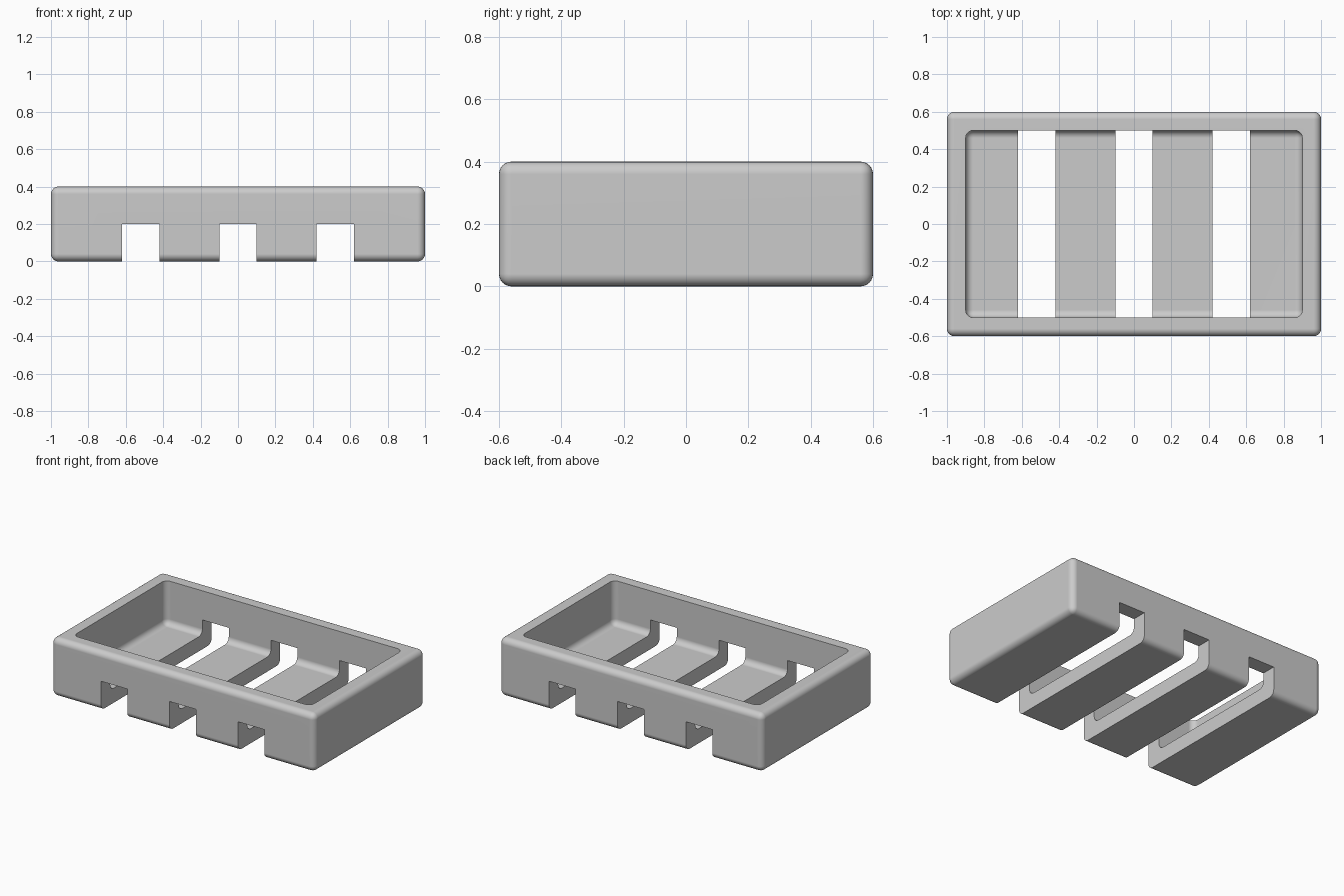
import bpy
import bmesh
import math

if "Cube" in bpy.data.objects:
    bpy.data.objects.remove(bpy.data.objects["Cube"], do_unlink=True)

grey = bpy.data.materials.new("light_grey")
grey.use_nodes = True
colour = (0.6, 0.6, 0.6, 1)
grey.diffuse_color = colour
grey.node_tree.nodes["Principled BSDF"].inputs["Base Color"].default_value = colour


def box(name, low, high, radius=0):
    """Box between two corners, with optional rounded edges."""
    bm = bmesh.new()
    bmesh.ops.create_cube(bm, size=1)
    for v in bm.verts:
        v.co = [high[i] if v.co[i] > 0 else low[i] for i in range(3)]
    if radius:
        bmesh.ops.bevel(bm, geom=bm.edges[:], offset=radius, segments=6,
                        profile=0.5, affect='EDGES')
    mesh = bpy.data.meshes.new(name)
    bm.to_mesh(mesh)
    bm.free()
    mesh.materials.append(grey)
    obj = bpy.data.objects.new(name, mesh)
    bpy.context.collection.objects.link(obj)
    return obj


# Rounded outer tray body
tray = box("slotted_tray", (-1, -0.6, 0), (1, 0.6, 0.4), 0.04)

# Rounded basin open at the top, then three drain slots across the base
cutters = [box("basin_cutter", (-0.9, -0.5, 0.1), (0.9, 0.5, 0.6), 0.04)]
for x in (-0.52, 0, 0.52):
    cutters.append(box("slot_cutter", (x - 0.1, -0.8, -0.2), (x + 0.1, 0.8, 0.2)))

bpy.context.view_layer.objects.active = tray
tray.select_set(True)
for cutter in cutters:
    cutter.hide_render = True
    cut = tray.modifiers.new("cut", 'BOOLEAN')
    cut.operation = 'DIFFERENCE'
    cut.solver = 'EXACT'
    cut.object = cutter
    bpy.ops.object.modifier_apply(modifier=cut.name)
    bpy.data.objects.remove(cutter, do_unlink=True)

# Smooth rounded edges while the broad faces stay flat
bpy.ops.object.shade_smooth_by_angle(angle=math.radians(30))
normals = tray.modifiers.new("flat_faces", 'WEIGHTED_NORMAL')
normals.keep_sharp = True
